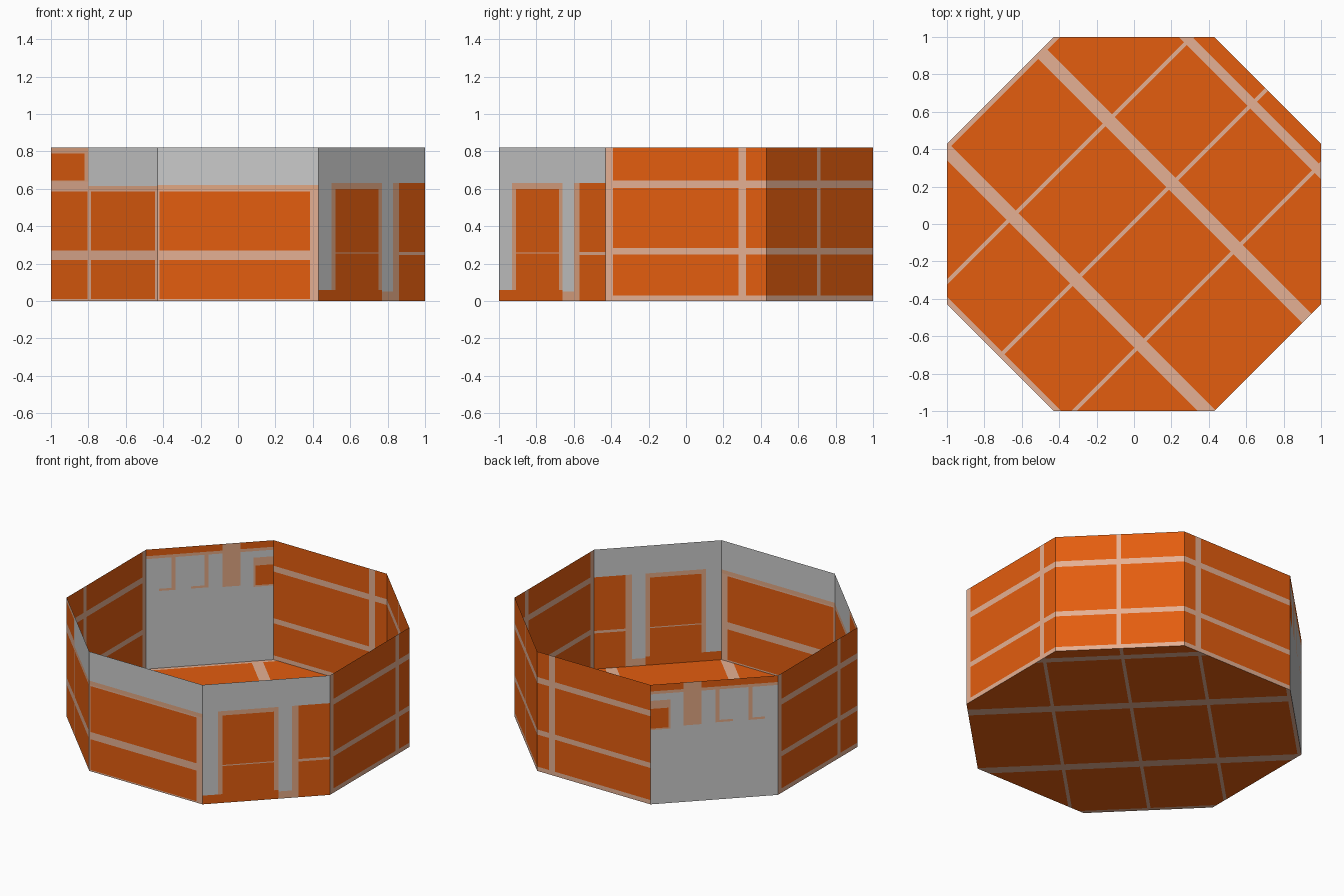
import bpy, bmesh
from mathutils import Vector

if "Cube" in bpy.data.objects:
    bpy.data.objects.remove(bpy.data.objects["Cube"])

K, H = 0.43, 0.82   # half side of the octagon, wall height


def lin(c):
    c /= 255
    return c / 12.92 if c <= 0.04045 else ((c + 0.055) / 1.055) ** 2.4


def material(name, rgb):
    m = bpy.data.materials.new(name)
    m.diffuse_color = (*[lin(c) for c in rgb], 1)
    m.use_nodes = True
    m.node_tree.nodes["Principled BSDF"].inputs["Base Color"].default_value = m.diffuse_color
    return m


MATS = [material("brick orange", (227, 93, 15)), material("pale mortar", (229, 176, 147)),
        material("tan edge", (226, 168, 132)), material("plain grey", (203, 203, 203))]
BRICK, MORTAR, TAN, GREY = range(4)
X, Y, Z = Vector((1, 0, 0)), Vector((0, 1, 0)), Vector((0, 0, 1))


def panel(name, corners, U, V, base, rects):
    """Flat sheet cut along rectangle edges; the last rectangle over a face colours it."""
    bm = bmesh.new()
    bm.faces.new([bm.verts.new(c) for c in corners])
    for axis, i in ((U, 0), (V, 2)):
        for c in sorted({r[i + k] for r in rects for k in (0, 1)}):
            bmesh.ops.bisect_plane(bm, geom=bm.verts[:] + bm.edges[:] + bm.faces[:], dist=1e-5,
                                   plane_co=axis * (c / axis.length_squared), plane_no=axis)
    for f in bm.faces:
        p = f.calc_center_median()
        u, v = p.dot(U), p.dot(V)
        f.material_index = base
        for u0, u1, v0, v1, m in rects:
            if u0 < u < u1 and v0 < v < v1:
                f.material_index = m
    me = bpy.data.meshes.new(name)
    bm.to_mesh(me)
    bm.free()
    for m in MATS:
        me.materials.append(m)
    bpy.context.collection.objects.link(bpy.data.objects.new(name, me))


def wall(name, a, b, U, base, rects):
    panel(name, [(*a, 0), (*b, 0), (*b, H), (*a, H)], U, Z, base, rects)


def bricks(columns, rows):
    return [(u0, u1, z0, z1, BRICK) for u0, u1 in columns for z0, z1 in rows]


ROWS = [(0.03, 0.25), (0.285, 0.605), (0.645, H)]
LOW_ROWS = [(0.01, 0.22), (0.27, 0.585)]

# plain brick walls
wall("right_wall", (1, -K), (1, K), Y, MORTAR, bricks([(-0.39, 0.28), (0.32, K)], ROWS))
wall("back_right_wall", (1, K), (K, 1), Y, MORTAR, bricks([(K, 0.70), (0.72, 1)], ROWS))
wall("back_wall", (K, 1), (-K, 1), X, MORTAR, bricks([(-K, 0.295), (0.34, K)], ROWS))
wall("left_wall", (-1, K), (-1, -K), Y, MORTAR, bricks([(-K, -0.25), (-0.215, 0.39)], ROWS))

# front walls with a grey top
wall("front_wall", (-K, -1), (K, -1), X, MORTAR,
     bricks([(-0.42, 0.385)], LOW_ROWS) +
     [(-K, K, 0.595, 0.62, TAN), (-K, K, 0.62, H, GREY)])
wall("front_left_wall", (-1, -K), (-K, -1), X, MORTAR,
     bricks([(-1, -0.805), (-0.785, -0.445)], LOW_ROWS) +
     [(-1, -0.80, 0.64, H, TAN), (-1, -0.82, 0.645, 0.79, BRICK),
      (-0.80, -K, 0.595, 0.615, TAN), (-0.80, -K, 0.615, H, GREY)])

# front right wall with framed brick panels
wall("front_right_wall", (K, -1), (1, -K), X, GREY,
     [(K, 0.77, 0, 0.06, BRICK), (0.50, 0.77, 0.06, 0.63, TAN),
      (0.52, 0.75, 0.06, 0.60, BRICK), (0.52, 0.75, 0.253, 0.26, MORTAR),
      (0.77, 0.83, 0, 0.05, TAN), (0.83, 0.86, 0, 0.63, TAN),
      (0.86, 1, 0, 0.63, BRICK), (0.86, 1, 0.245, 0.262, MORTAR)])

# back left wall, grey with hanging strips
strips = []
for left, right in ((-0.80, -0.721), (-0.943, -0.869)):
    strips += [(right - 0.017, right, 0.53, 0.77, TAN), (left, right, 0.53, 0.545, TAN)]
wall("back_left_wall", (-K, 1), (-1, K), X, GREY,
     [(-1, -K, 0.755, 0.775, TAN), (-1, -K, 0.775, H, BRICK),
      (-0.658, -0.578, 0.525, H, TAN),
      (-0.52, -K, 0.51, 0.71, TAN), (-0.51, -K, 0.52, 0.655, BRICK)] + strips)

# floor with diagonal tiles, coordinates along x-y and x+y
octagon = [(-K, -1), (K, -1), (1, -K), (1, K), (K, 1), (-K, 1), (-1, K), (-1, -K)]
cols = [(-1.395, -0.705), (-0.675, -0.025), (0.005, 0.665), (0.695, 1.5)]
rows = [(-1.39, -0.66), (-0.56, 0.37), (0.47, 1.24), (1.31, 1.5)]
panel("floor", [(x, y, 0) for x, y in octagon], X - Y, X + Y, MORTAR, bricks(cols, rows))
